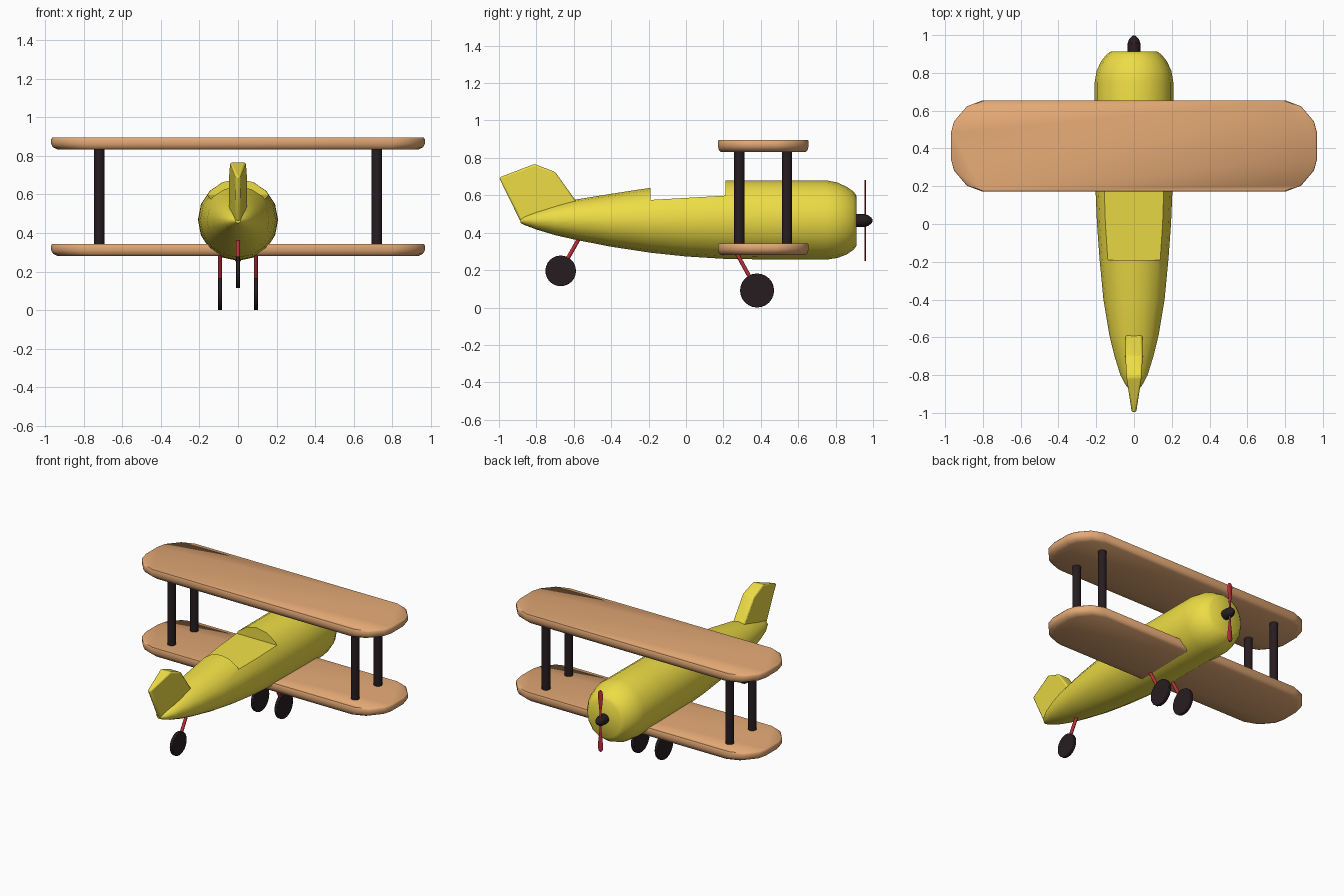
import bpy, bmesh, math
from mathutils import Vector

if "Cube" in bpy.data.objects:
    bpy.data.objects.remove(bpy.data.objects["Cube"])

def mat(name, c):
    m = bpy.data.materials.new(name)
    m.diffuse_color = (*c, 1)
    m.use_nodes = True
    m.node_tree.nodes["Principled BSDF"].inputs["Base Color"].default_value = m.diffuse_color
    return m

YELLOW = mat("yellow", (0.85, 0.72, 0.06))
ORANGE = mat("orange", (0.78, 0.40, 0.18))
BLACK = mat("black", (0.02, 0.012, 0.015))
RED = mat("red", (0.5, 0.03, 0.04))

def finish(name, bm, material, angle=40):
    bmesh.ops.recalc_face_normals(bm, faces=bm.faces)
    me = bpy.data.meshes.new(name)
    bm.to_mesh(me)
    bm.free()
    ob = bpy.data.objects.new(name, me)
    bpy.context.collection.objects.link(ob)
    me.materials.append(material)
    smooth(ob, angle)
    return ob

def smooth(ob, angle):
    bpy.ops.object.select_all(action='DESELECT')
    ob.select_set(True)
    bpy.context.view_layer.objects.active = ob
    bpy.ops.object.shade_smooth_by_angle(angle=math.radians(angle))

def loft(name, rings, material, angle=40):
    """Skin a list of equal-length point rings and cap both ends."""
    bm = bmesh.new()
    vs = [[bm.verts.new(p) for p in r] for r in rings]
    n = len(vs[0])
    for a, b in zip(vs, vs[1:]):
        for i in range(n):
            j = (i + 1) % n
            bm.faces.new((a[i], a[j], b[j], b[i]))
    bm.faces.new(vs[0])
    bm.faces.new(vs[-1])
    return finish(name, bm, material, angle)

def ring_y(y, bottom, top, w, n=16):
    """Ellipse across the y axis."""
    cz, rz = (top + bottom) / 2, (top - bottom) / 2
    return [(w * math.cos(t), y, cz + rz * math.sin(t))
            for t in (2 * math.pi * i / n for i in range(n))]

def rod(name, a, b, r, material, n=16):
    a, b = Vector(a), Vector(b)
    q = (b - a).to_track_quat('Z', 'Y')
    ring = [q @ Vector((r * math.cos(2 * math.pi * i / n), r * math.sin(2 * math.pi * i / n), 0))
            for i in range(n)]
    return loft(name, [[a + p for p in ring], [b + p for p in ring]], material)

# fuselage: y, bottom, top, half width
body = [(-0.885, 0.452, 0.475, 0.014), (-0.86, 0.44, 0.49, 0.04), (-0.80, 0.417, 0.515, 0.072),
        (-0.70, 0.387, 0.55, 0.103), (-0.59, 0.362, 0.577, 0.13), (-0.40, 0.325, 0.608, 0.162),
        (-0.19, 0.293, 0.64, 0.182), (0.0, 0.273, 0.662, 0.196), (0.21, 0.26, 0.68, 0.205),
        (0.50, 0.256, 0.68, 0.208), (0.75, 0.256, 0.68, 0.208), (0.81, 0.265, 0.668, 0.198),
        (0.86, 0.284, 0.645, 0.175), (0.895, 0.308, 0.62, 0.148), (0.912, 0.33, 0.597, 0.125)]
fuselage = loft("fuselage", [ring_y(*b) for b in body], YELLOW)

# cockpit opening cut out of the top
cut = [(-0.19, 0.575), (0.21, 0.598), (0.21, 0.9), (-0.19, 0.9)]
cutter = loft("cockpit_cutter", [[(x, y, z) for y, z in cut] for x in (-0.4, 0.4)], YELLOW)
mod = fuselage.modifiers.new("cockpit", 'BOOLEAN')
mod.operation, mod.object, mod.solver = 'DIFFERENCE', cutter, 'EXACT'
bpy.ops.object.select_all(action='DESELECT')
fuselage.select_set(True)
bpy.context.view_layer.objects.active = fuselage
bpy.ops.object.modifier_apply(modifier=mod.name)
bpy.data.objects.remove(cutter)
smooth(fuselage, 40)

# tail fin: y, z, half thickness
fin = [(-0.585, 0.565, 0.045), (-0.70, 0.725, 0.046), (-0.81, 0.767, 0.042),
       (-1.0, 0.695, 0.012), (-0.885, 0.46, 0.014), (-0.70, 0.46, 0.05)]
tail = loft("tail_fin", [[(s * w, y, z) for y, z, w in fin] for s in (-1, 1)], YELLOW, 35)
bev = tail.modifiers.new("round", 'BEVEL')
bev.width, bev.segments = 0.01, 2

# wings: clipped-corner plates with a rounded underside
quarter = [(0.97, 0.15), (0.95, 0.17 - 0.05), (0.80, 0.242)]
quarter = [(0.969, 0.07), (0.953, 0.13), (0.885, 0.21), (0.80, 0.242)]
half = quarter + [(-x, y) for x, y in reversed(quarter)]
outline = half + [(-x, -y) for x, y in half]

def wing(name, z0, z1):
    def ring(z, inset):
        return [(x - math.copysign(inset, x), 0.413 + y - math.copysign(inset * 0.4, y), z)
                for x, y in outline]
    loft(name, [ring(z0, 0.035), ring(z0 + 0.012, 0.01), ring(z0 + 0.03, 0),
                ring(z1 - 0.008, 0), ring(z1, 0.006)], ORANGE, 60)

wing("upper_wing", 0.832, 0.895)
wing("lower_wing", 0.28, 0.343)

# wing struts
for x in (-0.72, 0.72):
    for y in (0.285, 0.54):
        rod("wing_strut", (x, y, 0.335), (x, y, 0.84), 0.028, BLACK)

# landing gear
def gear(name, x, top, hub, r):
    rod(name + "_leg", (x, *top), (x, *hub), 0.011, RED, 10)
    wheel = rod(name + "_wheel", (x - 0.011, *hub), (x + 0.011, *hub), r, BLACK, 24)
    b = wheel.modifiers.new("round", 'BEVEL')
    b.width, b.segments = 0.004, 2

for x in (-0.093, 0.093):
    gear("main", x, (0.26, 0.31), (0.38, 0.091), 0.091)
gear("tail", 0, (-0.56, 0.39), (-0.67, 0.196), 0.082)

# propeller hub and blades
hub = [(0.905, 0.034), (0.955, 0.034), (0.975, 0.028), (0.99, 0.016), (0.998, 0.006)]
loft("propeller_hub", [ring_y(y, 0.465 - r, 0.465 + r, r) for y, r in hub], BLACK)
blade = [(0.02, 0.007), (0.07, 0.008), (0.14, 0.017), (0.19, 0.021), (0.21, 0.015), (0.216, 0.005)]
for s in (-1, 1):
    loft("propeller_blade",
         [[(w * math.cos(t), 0.958 + 0.005 * math.sin(t), 0.465 + s * d)
           for t in (math.pi * i / 5 for i in range(10))] for d, w in blade], RED)
